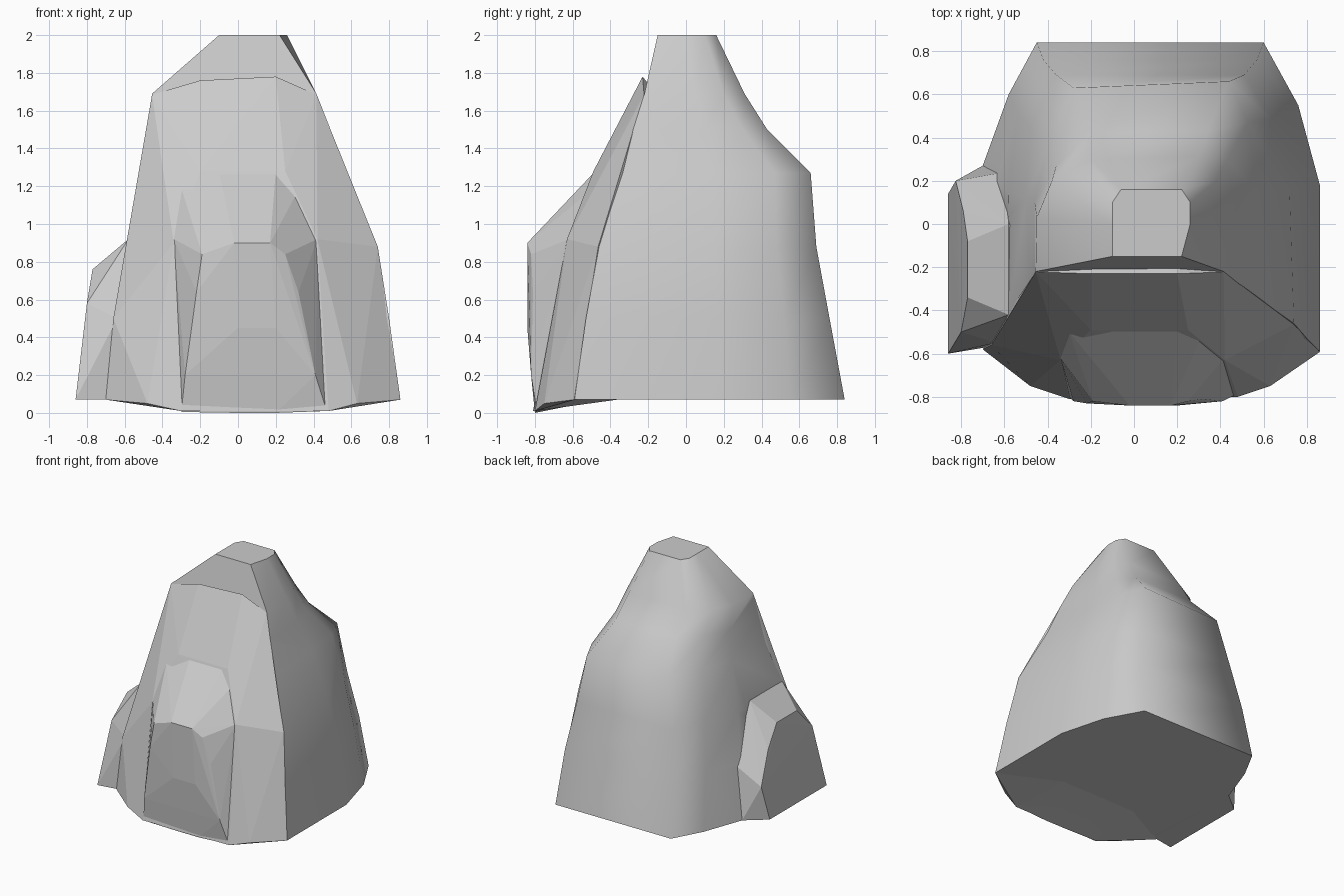
import bpy, bmesh


def finish(name, bm):
    bmesh.ops.recalc_face_normals(bm, faces=bm.faces)
    mesh = bpy.data.meshes.new(name)
    bm.to_mesh(mesh)
    bm.free()
    ob = bpy.data.objects.new(name, mesh)
    bpy.context.collection.objects.link(ob)
    return ob


def loft(name, levels):
    """Stack of (z, outline) rings, smooth sides and flat caps."""
    bm = bmesh.new()
    rings = [[bm.verts.new((x, y, z)) for x, y in pts] for z, pts in levels]
    n = len(rings[0])
    for a, b in zip(rings, rings[1:]):
        for i in range(n):
            j = (i + 1) % n
            f = bm.faces.new((a[i], a[j], b[j], b[i]))
            f.smooth = i > 0          # first side is the flat front
    bm.faces.new(rings[0][::-1])
    bm.faces.new(rings[-1])
    for e in bm.edges:
        if e.calc_face_angle(0) > 0.75:
            e.smooth = False
    return finish(name, bm)


def hull(name, pts):
    """Flat-faced convex chunk."""
    bm = bmesh.new()
    for p in pts:
        bm.verts.new(p)
    res = bmesh.ops.convex_hull(bm, input=bm.verts)
    junk = [v for v in res["geom_interior"] if isinstance(v, bmesh.types.BMVert)]
    bmesh.ops.delete(bm, geom=junk, context='VERTS')
    return finish(name, bm)


# main boulder: front-left, front-right, then round the back
rock = loft("boulder", [
    (0.07, [(-.64, -.58), (.86, -.59), (.86, .18), (.76, .55),
            (.60, .84), (-.45, .84), (-.58, .60), (-.70, .27)]),
    (0.50, [(-.62, -.54), (.80, -.53), (.80, .18), (.70, .52),
            (.57, .76), (-.42, .76), (-.54, .52), (-.64, .20)]),
    (0.88, [(-.59, -.44), (.74, -.46), (.72, .15), (.64, .48),
            (.51, .69), (-.36, .69), (-.48, .45), (-.58, .15)]),
    (1.27, [(-.51, -.34), (.57, -.34), (.57, .15), (.53, .47),
            (.44, .66), (-.28, .63), (-.40, .35), (-.50, .12)]),
    (1.50, [(-.48, -.27), (.49, -.28), (.47, .10), (.43, .30),
            (.34, .43), (-.20, .42), (-.36, .27), (-.46, .10)]),
    (1.69, [(-.455, -.22), (.415, -.22), (.41, .05), (.38, .20),
            (.30, .31), (-.20, .30), (-.38, .20), (-.45, .03)]),
    (2.00, [(-.10, -.15), (.22, -.15), (.26, 0), (.26, .10),
            (.22, .16), (-.06, .16), (-.10, .10), (-.10, 0)]),
])

# sloping faceted front
front = hull("front_slope", [
    (-.455, -.222, 1.685), (.415, -.222, 1.685), (-.2, -.23, 1.76), (.2, -.23, 1.78),
    (-.51, -.345, 1.27), (.57, -.345, 1.27), (-.2, -.49, 1.28), (.25, -.49, 1.28),
    (-.59, -.45, .88), (.74, -.465, .88), (-.34, -.63, .9), (.42, -.63, .92),
    (-.66, -.56, .5), (-.29, -.77, .2), (.59, -.69, .33),
    (-.70, -.58, .07), (-.48, -.75, .05), (-.3, -.81, .01),
    (.48, -.80, .01), (.63, -.75, .05), (.86, -.592, .07),
    (-.3, 0, .12), (.3, 0, .12), (-.2, 0, 1.5), (.2, 0, 1.5)])

# front hump with arched ledge
hump = hull("front_hump", [
    (-.1, -.48, 1.28), (.2, -.48, 1.28), (-.3, -.50, 1.19), (.32, -.50, 1.18),
    (-.19, -.82, .84), (-.02, -.84, .9), (.17, -.84, .9), (.25, -.82, .84),
    (-.22, -.83, .64), (.32, -.81, .64), (-.34, -.62, .92), (.42, -.62, .92),
    (-.28, -.82, .2), (0, -.84, .45), (.2, -.84, .45), (.41, -.82, .2),
    (-.3, -.80, .005), (0, -.80, 0), (.2, -.80, 0), (.47, -.79, .01),
    (-.2, -.2, .12), (.3, -.2, .12), (0, -.2, 1.1)])

# side hump on the left with a cut outer face
side = hull("left_hump", [
    (-.86, -.60, .07), (-.86, .14, .07), (-.825, .20, .35), (-.79, .06, .6),
    (-.77, -.08, .76), (-.77, -.34, .76), (-.80, -.50, .58),
    (-.58, -.42, .92), (-.58, 0, .92), (-.60, .24, .5), (-.70, .27, .07),
    (-.68, -.57, .07), (-.64, -.55, .5), (-.3, -.2, .1), (-.3, -.2, .8)])

# weld the chunks into one rock
bpy.context.view_layer.objects.active = rock
for chunk in (front, hump, side):
    mod = rock.modifiers.new("weld", 'BOOLEAN')
    mod.operation = 'UNION'
    mod.solver = 'EXACT'
    mod.object = chunk
    bpy.ops.object.modifier_apply(modifier=mod.name)
    bpy.data.objects.remove(chunk)
